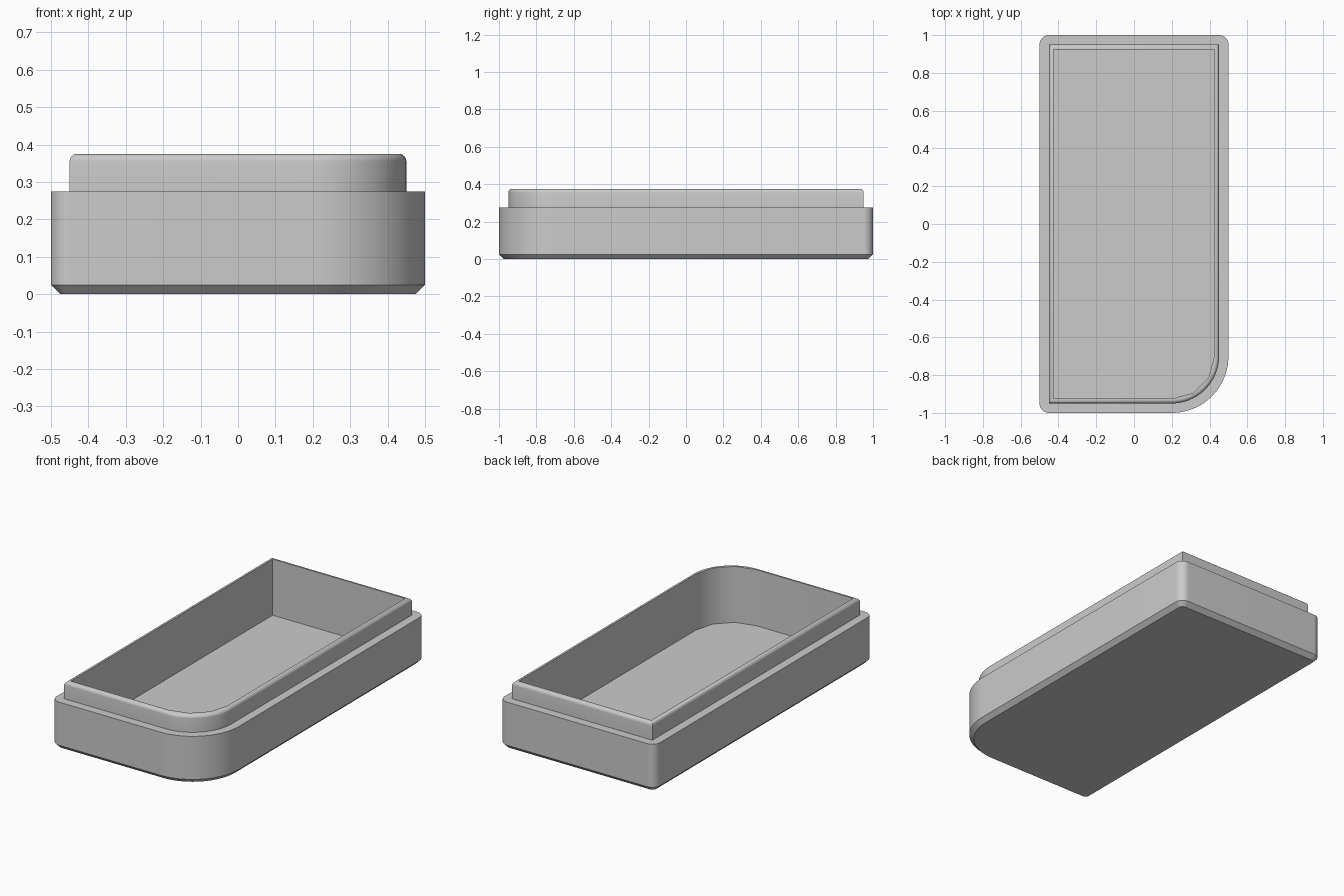
import bpy
import bmesh
from math import cos, sin, pi, radians

cube = bpy.data.objects.get("Cube")
if cube:
    bpy.data.objects.remove(cube, do_unlink=True)

HALF_X, HALF_Y = 0.5, 1.0
SMALL_R, LARGE_R = 0.05, 0.3
STEPS = 24
LIP_R = 0.02


def outline(inset, facets=STEPS):
    """Rounded rectangle moved inward; fewer facets give a coarser arc."""
    corners = [(1, 1, SMALL_R), (-1, 1, SMALL_R), (-1, -1, SMALL_R), (1, -1, LARGE_R)]
    points = []
    for quarter, (sx, sy, radius) in enumerate(corners):
        r = max(radius - inset, 0)
        cx = sx * (HALF_X - inset - r)
        cy = sy * (HALF_Y - inset - r)
        for i in range(STEPS + 1):
            a = (quarter + round(i * facets / STEPS) / facets) * pi / 2
            points.append((cx + r * cos(a), cy + r * sin(a)))
    return points


# Wall section: (inset, height, corner facets), from the underside to the floor
section = [(0.025, 0, STEPS), (0, 0.025, STEPS), (0, 0.275, STEPS), (0.05, 0.275, STEPS)]
# Rounded outer edge of the lip
for i in range(7):
    a = i / 6 * pi / 2
    section.append((0.05 + LIP_R * (1 - cos(a)), 0.375 - LIP_R * (1 - sin(a)), STEPS))
# Inner wall, with a coarser large corner
section += [(0.075, 0.375, 3), (0.075, 0.05, 3)]

# Loft the rings and close the underside and the floor
bm = bmesh.new()
rings = [[bm.verts.new((x, y, z)) for x, y in outline(inset, facets)]
         for inset, z, facets in section]
count = len(rings[0])
for low, high in zip(rings, rings[1:]):
    for i in range(count):
        j = (i + 1) % count
        bm.faces.new((low[i], low[j], high[j], high[i]))
bm.faces.new(rings[0][::-1])
bm.faces.new(rings[-1])
bmesh.ops.remove_doubles(bm, verts=bm.verts[:], dist=0.0001)
bmesh.ops.recalc_face_normals(bm, faces=bm.faces[:])
mesh = bpy.data.meshes.new("tray")
bm.to_mesh(mesh)
bm.free()

tray = bpy.data.objects.new("tray", mesh)
bpy.context.collection.objects.link(tray)

# Plain grey finish
grey = bpy.data.materials.new("plain_grey")
grey.use_nodes = True
colour = (0.6, 0.6, 0.6, 1)
grey.diffuse_color = colour
grey.node_tree.nodes["Principled BSDF"].inputs["Base Color"].default_value = colour
mesh.materials.append(grey)

# Smooth the round corners, keep the hard edges
bpy.ops.object.select_all(action='DESELECT')
tray.select_set(True)
bpy.context.view_layer.objects.active = tray
bpy.ops.object.shade_smooth_by_angle(angle=radians(35))
